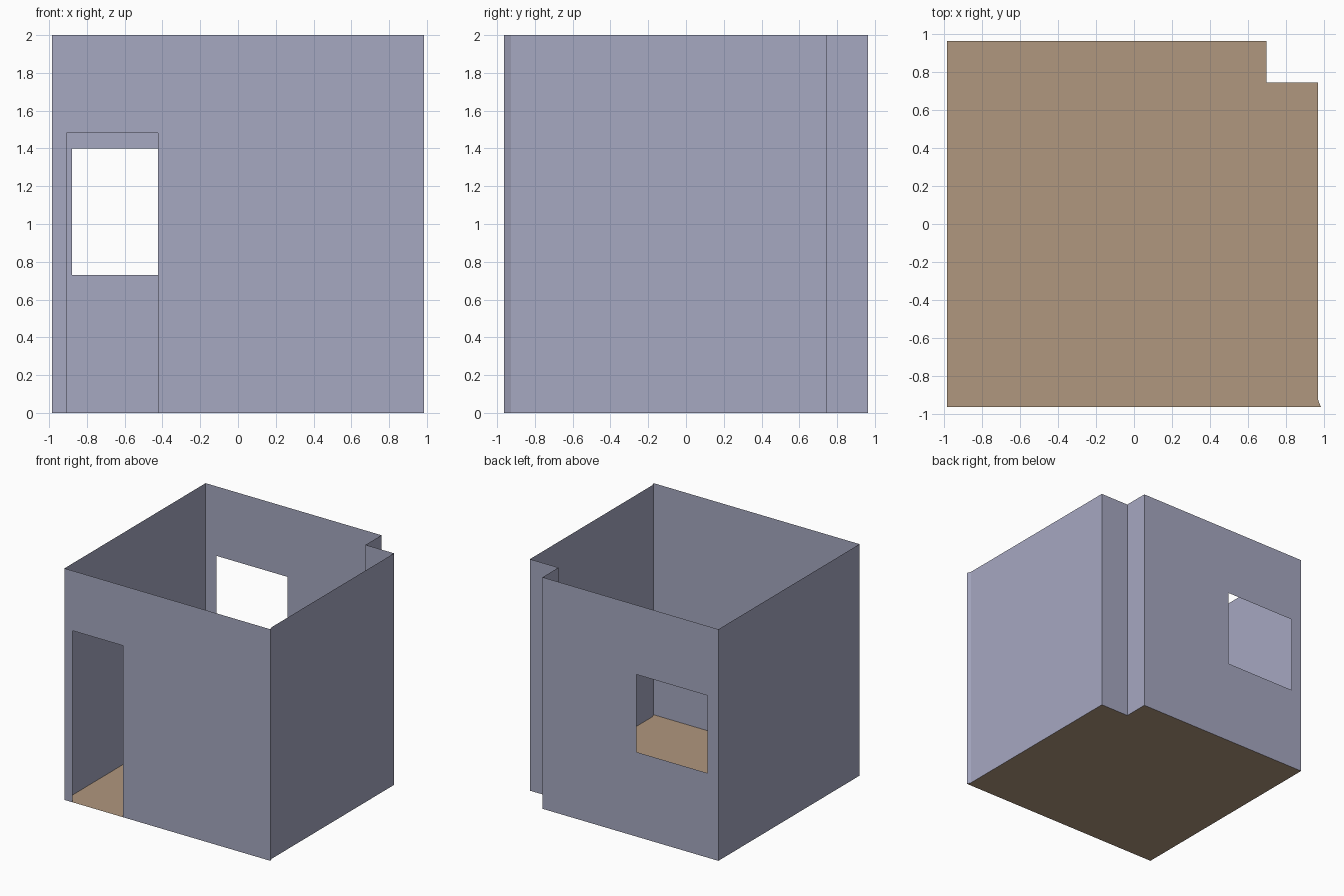
import bpy, bmesh

if "Cube" in bpy.data.objects:
    bpy.data.objects.remove(bpy.data.objects["Cube"])

HEIGHT = 2.0


def srgb(r, g, b):
    def lin(c):
        c /= 255
        return c / 12.92 if c <= 0.04045 else ((c + 0.055) / 1.055) ** 2.4
    return (lin(r), lin(g), lin(b), 1)


def material(name, colour):
    m = bpy.data.materials.new(name)
    m.diffuse_color = colour
    m.use_nodes = True
    m.node_tree.nodes["Principled BSDF"].inputs["Base Color"].default_value = m.diffuse_color
    return m


def finish(name, bm, mat):
    bmesh.ops.remove_doubles(bm, verts=bm.verts, dist=1e-5)
    me = bpy.data.meshes.new(name)
    bm.to_mesh(me)
    bm.free()
    me.materials.append(mat)
    ob = bpy.data.objects.new(name, me)
    bpy.context.collection.objects.link(ob)
    return ob


def wall(name, p, q, opening=None):
    """Thin wall sheet from p to q; opening = (x0, x1, z0, z1)."""
    xs, zs = [p[0], q[0]], [0, HEIGHT]
    if opening:
        x0, x1, z0, z1 = opening
        xs = sorted({p[0], q[0], x0, x1}, reverse=p[0] > q[0])
        zs = sorted({0, z0, z1, HEIGHT})
    bm = bmesh.new()
    for i, (a, b) in enumerate(zip(xs, xs[1:])):
        ya, yb = (p[1], q[1]) if not opening else (p[1], p[1])
        for lo, hi in zip(zs, zs[1:]):
            if opening and x0 < (a + b) / 2 < x1 and z0 < (lo + hi) / 2 < z1:
                continue
            bm.faces.new([bm.verts.new(c) for c in
                          ((a, ya, lo), (b, yb, lo), (b, yb, hi), (a, ya, hi))])
    return finish(name, bm, wall_paint)


wall_paint = material("grey_lavender_wall", srgb(166, 168, 193))
floor_tan = material("tan_floor", srgb(176, 151, 126))

# Room outline, counter-clockwise from the front left corner
plan = [(-0.984, -0.963), (0.984, -0.963), (0.970, -0.927), (0.970, 0.745),
        (0.697, 0.745), (0.697, 0.963), (-0.984, 0.963)]
names = ["front_wall", "corner_strip", "right_wall", "notch_back_wall",
         "notch_side_wall", "back_wall", "left_wall"]
openings = {"front_wall": (-0.907, -0.424, 0, 1.482),    # doorway
            "back_wall": (-0.88, -0.203, 0.73, 1.40)}    # window

# Walls
for i, name in enumerate(names):
    wall(name, plan[i], plan[(i + 1) % len(plan)], openings.get(name))

# Floor
bm = bmesh.new()
bm.faces.new([bm.verts.new((x, y, 0)) for x, y in plan])
finish("floor", bm, floor_tan)
